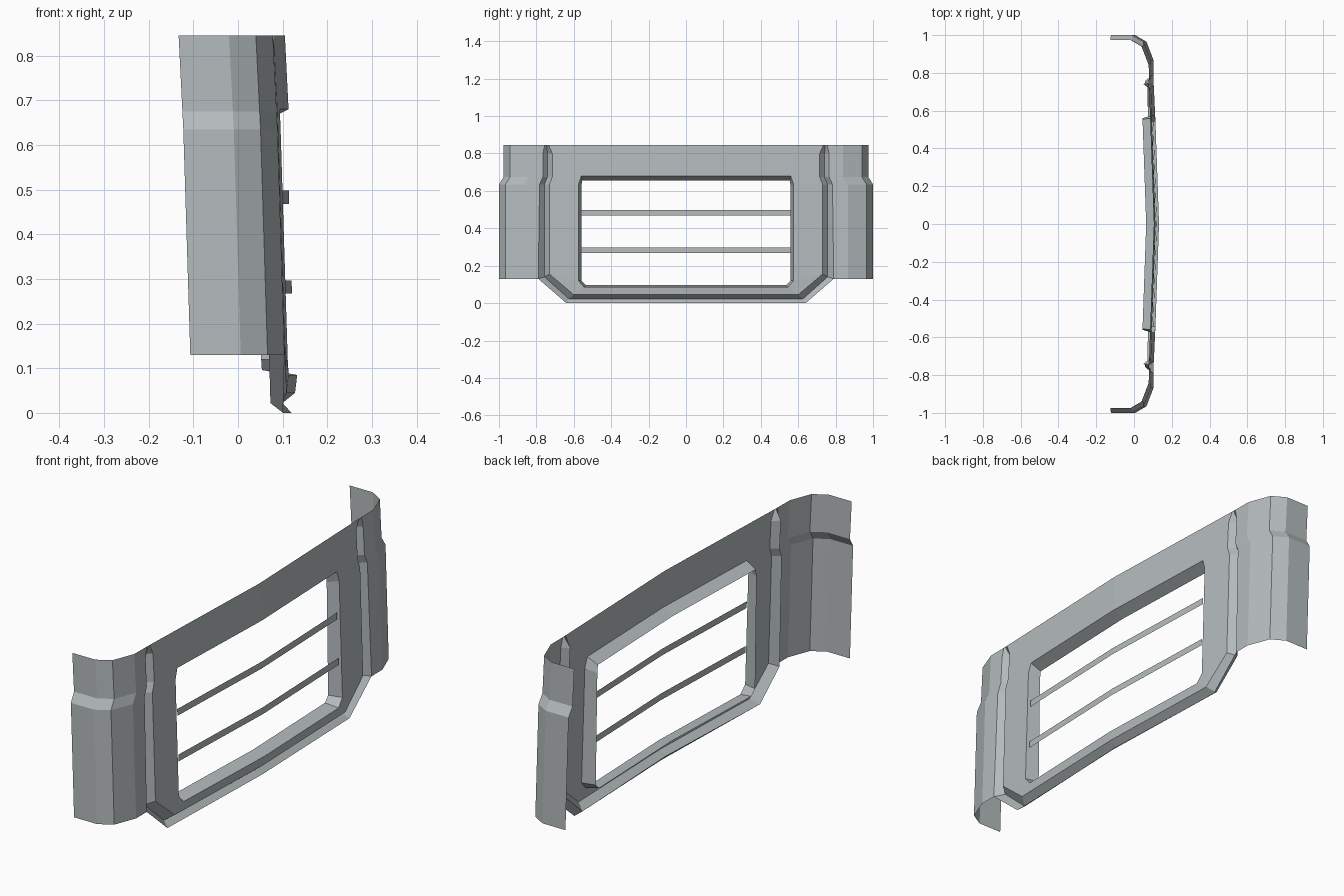
import bpy, bmesh

cube = bpy.data.objects.get("Cube")
if cube:
    bpy.data.objects.remove(cube, do_unlink=True)

grey = bpy.data.materials.new("light_grey_metal")
grey.use_nodes = True
colour = (0.46, 0.5, 0.51, 1)
grey.diffuse_color = colour
grey.node_tree.nodes["Principled BSDF"].inputs["Base Color"].default_value = colour

TOP, STEP = 0.845, 0.635


def lean(z):
    """Forward lean of the sheet towards its lower edge."""
    if z > STEP:
        return 0.05 * (TOP - z)
    return 0.0105 + 0.031 * (STEP - z)


def surf(y, z, depth=0.0):
    """Point on the bowed front sheet, set back by depth."""
    return (max(0.105 - 0.035 * y, 0.078) + lean(z) - depth, y, z)


def sheet(name, rows):
    """Grid of faces through equal rows of points, mirrored across y."""
    bm = bmesh.new()
    grid = [[bm.verts.new(p) for p in row] for row in rows]
    for a, b in zip(grid, grid[1:]):
        for i in range(len(a) - 1):
            bm.faces.new((a[i], a[i + 1], b[i + 1], b[i]))
    bmesh.ops.remove_doubles(bm, verts=bm.verts, dist=0.0005)
    bmesh.ops.recalc_face_normals(bm, faces=bm.faces)
    if sum(f.normal.x * f.calc_area() for f in bm.faces) < 0:
        bmesh.ops.reverse_faces(bm, faces=bm.faces)
    mesh = bpy.data.meshes.new(name)
    bm.to_mesh(mesh)
    bm.free()
    mesh.materials.append(grey)
    obj = bpy.data.objects.new(name, mesh)
    bpy.context.collection.objects.link(obj)
    mirror = obj.modifiers.new("mirror", "MIRROR")
    mirror.use_axis = (False, True, False)
    return obj


# Groove stations from the top edge, down the side, to the bottom centre
inner = [surf(*p) for p in [(0.735, TOP), (0.715, 0.8), (0.715, 0.675), (0.73, STEP),
                            (0.73, 0.155), (0.6, 0.045, 0.004), (0, 0.045, 0.006)]]
valley = [surf(*p) for p in [(0.745, TOP), (0.74, 0.8, 0.03), (0.74, 0.675, 0.03),
                             (0.757, STEP, 0.03), (0.757, 0.14, 0.035),
                             (0.625, 0.022, 0.04), (0, 0.022, 0.035)]]
outer = [surf(*p) for p in [(0.755, TOP), (0.765, 0.8), (0.765, 0.675), (0.783, STEP),
                            (0.79, 0.13), (0.64, 0, 0.012), (0, 0, 0.015)]]
sheet("border_groove", [inner, valley, outer])

# Front panel between the groove and the opening
corner = (0.56, 0.68)
opening = [(0, 0.68)] + [corner] * 4 + [(0.575, STEP), (0.575, 0.12), (0.545, 0.085), (0, 0.085)]
rim = [surf(*p) for p in opening]
sheet("front_panel", [[surf(0, TOP), surf(0.56, TOP)] + inner, rim])

# Return frame running back from the opening
front_edge = [rim[0], rim[1]] + rim[5:]
back_edge = [surf(*p) for p in [(0, 0.655, 0.05), (0.555, 0.655, 0.05), (0.56, 0.62, 0.052),
                                (0.56, 0.12, 0.06), (0.535, 0.096, 0.06), (0, 0.096, 0.06)]]
sheet("opening_frame", [front_edge, back_edge])

# Wrap-around side wings, stepped outward below the shoulder
section = [(0.078, 0.84), (0.04, 0.94), (-0.02, 0.975), (-0.133, 0.975)]
wing = []
for i, point in enumerate(outer[:5]):
    z = point[2]
    step = 0 if i < 3 else 0.025
    wing.append([point] + [(x + lean(z), y + step, z) for x, y in section])
sheet("side_wings", wing)

# Two flat slats across the opening
for name, z in (("upper_slat", 0.483), ("lower_slat", 0.282)):
    sheet(name, [[surf(y, z + h, 0.006) for y in (0, 0.562)] for h in (-0.015, 0.015)])
